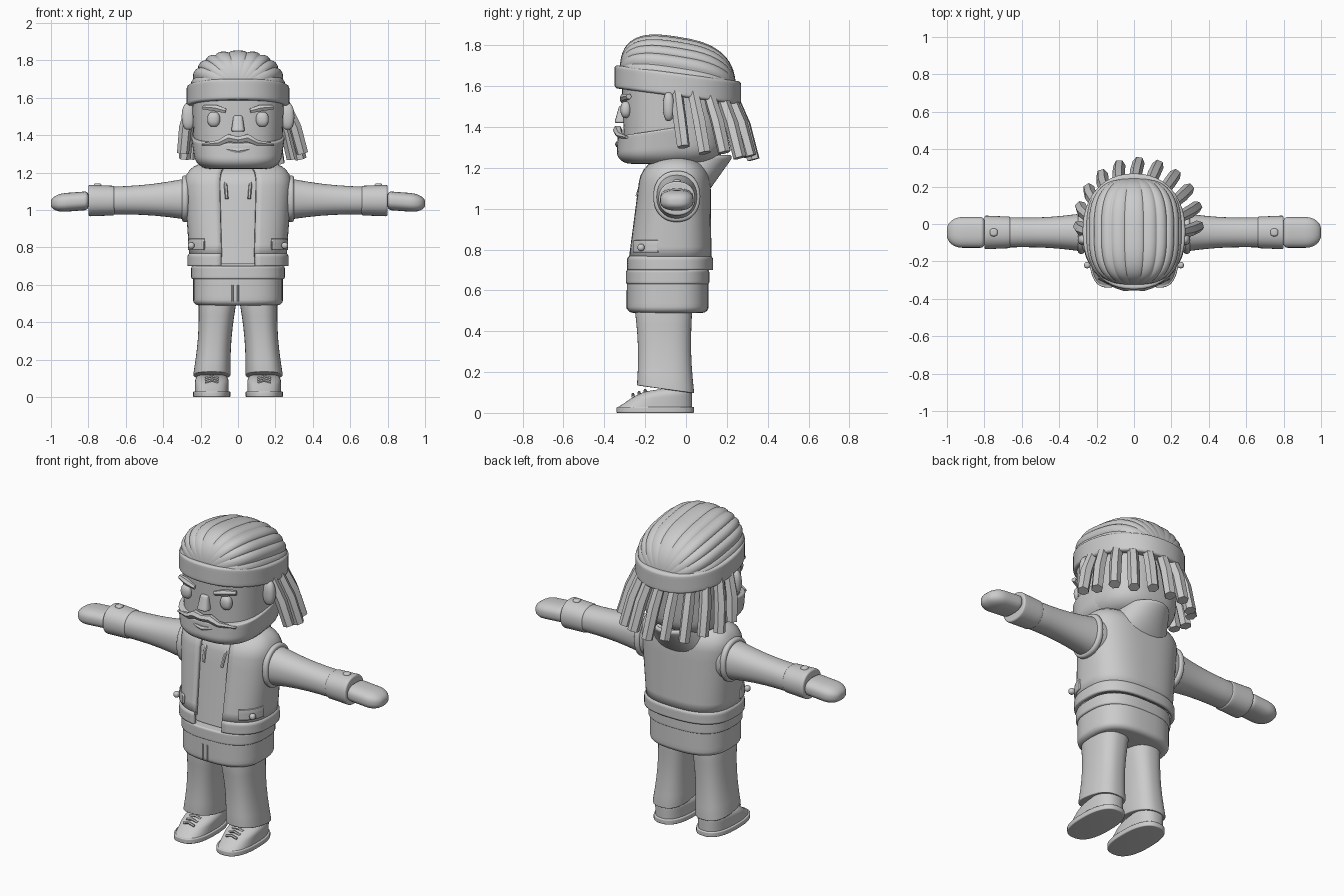
import bpy, bmesh
from math import sin, cos, pi, radians, copysign
from mathutils import Vector

if "Cube" in bpy.data.objects:
    bpy.data.objects.remove(bpy.data.objects["Cube"], do_unlink=True)

tone = (.6, .6, .6, 1)
grey = bpy.data.materials.new("plain grey")
grey.use_nodes = True
grey.diffuse_color = tone
grey.node_tree.nodes["Principled BSDF"].inputs["Base Color"].default_value = tone


def select(ob):
    bpy.ops.object.select_all(action='DESELECT')
    ob.select_set(True)
    bpy.context.view_layer.objects.active = ob


def link(name, data):
    ob = bpy.data.objects.new(name, data)
    bpy.context.collection.objects.link(ob)
    select(ob)
    return ob


def finish(ob, mirror=False):
    """Material, smooth shading and optional mirrored twin."""
    ob.data.materials.append(grey)
    select(ob)
    if mirror:
        ob.modifiers.new("mirror", 'MIRROR')
    bpy.ops.object.shade_smooth_by_angle(angle=radians(40))


def mesh_object(name, bm):
    bmesh.ops.recalc_face_normals(bm, faces=bm.faces)
    mesh = bpy.data.meshes.new(name)
    bm.to_mesh(mesh)
    bm.free()
    return link(name, mesh)


def power_of(value, power):
    """Signed power that turns a circle into a squarish superellipse."""
    return copysign(abs(value) ** (2 / power), value)


def bridge(bm, loops, closed):
    for low, high in zip(loops, loops[1:]):
        for i in range(0 if closed else 1, len(low)):
            bm.faces.new((low[i - 1], low[i], high[i], high[i - 1]))


def pair(value):
    return value if isinstance(value, tuple) else (value, value)


def barrel(name, start, end, size, end_size=None, along_x=False, rounding=.01, bulge=0,
           power=2.5, tilt=0, arc=None, thick=0, sides=48, mirror=False):
    """Squarish column between two centres, with rounded rims and a bulged or waisted middle."""
    start, end, end_size = Vector(start), Vector(end), end_size or size
    first, last = pair(rounding)
    tilts = pair(tilt)
    height = end.x - start.x if along_x else end.z - start.z
    steps = [k / 6 for k in range(6)]
    stations = [(first * (1 - cos(s * pi / 2)), first, 1 - sin(s * pi / 2)) for s in steps if first]
    stations += [(first + s * (height - first - last), 0, 0) for s in steps]
    stations += [(height - last * (1 - sin(s * pi / 2)), last, 1 - cos(s * pi / 2)) for s in steps + [1]]
    bm = bmesh.new()
    loops = []
    for distance, rim, inset in stations:
        t = distance / height
        centre = start.lerp(end, t)
        radii = []
        for a, b in zip(size, end_size):
            full = a + (b - a) * t + bulge * sin(pi * t)
            radii.append(full - min(rim, full * .8) * inset)
        slope = tilts[0] + (tilts[1] - tilts[0]) * t
        loop = []
        for i in range(sides):
            if arc:
                angle = radians(arc[0] + (arc[1] - arc[0]) * i / (sides - 1))
            else:
                angle = 2 * pi * i / sides
            u = radii[0] * power_of(cos(angle), power)
            v = radii[1] * power_of(sin(angle), power)
            offset = (slope * v, u, v) if along_x else (u, v, slope * v)
            loop.append(bm.verts.new(centre + Vector(offset)))
        loops.append(loop)
    bridge(bm, loops, not arc)
    if not arc:
        bm.faces.new(loops[0])
        bm.faces.new(loops[-1])
    ob = mesh_object(name, bm)
    if thick:
        shell = ob.modifiers.new("thickness", 'SOLIDIFY')
        shell.thickness, shell.offset = thick, 0
    finish(ob, mirror)


def pebble(name, centre, size, mirror=True):
    """Small barrel rounded all the way over."""
    rise = Vector((0, 0, size[2]))
    barrel(name, Vector(centre) - rise, Vector(centre) + rise, size[:2],
           rounding=size[2] * .9, sides=24, mirror=mirror)


def tube(name, points, radius, taper, mirror=True):
    """Round rod along a path, thinned point by point."""
    curve = bpy.data.curves.new(name, 'CURVE')
    curve.dimensions = '3D'
    curve.bevel_depth, curve.bevel_resolution, curve.use_fill_caps = radius, 1, True
    spline = curve.splines.new('POLY')
    spline.points.add(len(points) - 1)
    for point, place, scale in zip(spline.points, points, taper):
        point.co = (*place, 1)
        point.radius = scale
    link(name, curve)
    bpy.ops.object.convert(target='MESH')
    finish(bpy.context.object, mirror)


even = (1, 1, 1)
waist_y, arm_y, arm_z, foot_x = -.08, -.045, 1.05, .14

# Shoes and laces
barrel("shoe_soles", (foot_x, -.15, 0), (foot_x, -.15, .03), (.1, .19), rounding=.006, mirror=True)
barrel("shoe_uppers", (foot_x, -.15, .03), (foot_x, -.1, .12), (.09, .18), (.09, .13),
       rounding=(0, .04), tilt=(0, .15), mirror=True)
for k in range(3):
    front, top = -.26 + k * .03, .09 + k * .01
    tube("shoe_lace", [(foot_x + side * .035, front, top - abs(side) * .01) for side in (-1, 0, 1)], .008, even)

# Trousers and belt
barrel("trouser_legs", (foot_x, -.1, .115), (.11, -.11, .5), (.1, .14), bulge=-.01,
       tilt=(-.14, 0), rounding=.006, mirror=True)
barrel("trouser_hips", (0, -.09, .49), (0, -.09, .65), (.24, .2), rounding=(.03, .01), power=2.7)
for seam in (-.03, 0):
    tube("trouser_fly", [(seam, -.29, height) for height in (.51, .55, .6)], .005, even, mirror=False)
barrel("belt", (0, -.09, .63), (0, -.09, .7), (.25, .204), power=2.7)

# Shirt, open vest and pockets
opening = (-76, 256)
barrel("shirt", (0, waist_y, .71), (0, -.05, 1.23), (.235, .18), (.27, .15), rounding=(0, .1), power=2.7)
barrel("vest", (0, waist_y, .75), (0, -.05, 1.24), (.25, .195), (.285, .16), rounding=(0, .11),
       power=2.7, arc=opening, thick=.02)
barrel("vest_hem", (0, waist_y, .7), (0, waist_y, .76), (.26, .203), rounding=(0, .01),
       power=2.7, arc=opening, thick=.02)
barrel("vest_pockets", (0, waist_y, .785), (0, waist_y, .84), (.263, .205), rounding=0,
       power=2.7, arc=(-53, -10), thick=.014, mirror=True)
pebble("pocket_buttons", (.25, -.22, .81), (.017, .017, .017))

# Neck, ribbing, flared hood collar, lapels and strings
barrel("neck", (0, -.04, 1.15), (0, -.04, 1.27), (.1, .1))
for k in range(3):
    base = 1.16 + k * .015
    barrel("neck_rib", (0, -.05, base), (0, -.05, base + .015), (.107, .112), rounding=.006, power=2)
barrel("hood_collar", (0, .01, 1.1), (0, .045, 1.255), (.18, .1), (.135, .175),
       power=2, arc=(-55, 235), thick=.018)
tube("lapels", [(.12, -.09, 1.235), (.105, -.155, 1.19), (.09, -.2, 1.14)], .016, (1, 1, .5))
tube("draw_strings", [(.07, -.16, 1.19), (.065, -.22, 1.12), (.06, -.24, 1.06)], .009, even)

# Arms, cuffs and hands
barrel("arms", (.22, arm_y, 1.06), (.68, arm_y, arm_z), (.11, .12), (.08, .074), along_x=True,
       bulge=-.012, power=2.2, mirror=True)
barrel("arm_holes", (.265, arm_y, 1.06), (.3, arm_y, 1.06), (.115, .125), along_x=True,
       rounding=.015, power=2.2, mirror=True)
barrel("cuffs", (.66, arm_y, arm_z), (.8, arm_y, arm_z), (.084, .079), (.09, .084), along_x=True,
       power=2.2, mirror=True)
pebble("cuff_buttons", (.75, arm_y, 1.13), (.021, .021, .012))
barrel("hands", (.8, arm_y, arm_z), (1, arm_y, 1.035), (.082, .05), along_x=True,
       rounding=(.02, .08), mirror=True)

# Head, beard and face
barrel("head", (0, -.06, 1.22), (0, -.05, 1.64), (.23, .24), (.25, .265), rounding=(.09, 0), power=2.6)
barrel("beard", (0, -.12, 1.22), (0, -.1, 1.39), (.225, .22), (.25, .235), rounding=(.07, .01),
       power=2.6, tilt=(0, .15))
tube("moustache", [(0, -.335, 1.375), (.05, -.335, 1.385), (.1, -.325, 1.36), (.19, -.29, 1.35)],
     .024, (.8, 1, .7, .3))
tube("lower_lip", [(0, -.335, 1.315), (.03, -.335, 1.32), (.06, -.33, 1.325)], .014, (1, .8, .4))
barrel("nose", (0, -.315, 1.42), (0, -.305, 1.505), (.037, .036), (.024, .022), power=3, sides=24)
pebble("eyes", (.13, -.295, 1.485), (.034, .026, .04))
tube("eyebrows", [(.065, -.31, 1.53), (.12, -.305, 1.545), (.185, -.28, 1.55)], .02, (.7, 1, .7))
pebble("ears", (.265, -.085, 1.5), (.036, .028, .07))

# Headband sloping down to the back
barrel("headband", (0, -.04, 1.55), (0, -.04, 1.663), (.275, .31), tilt=-.13, rounding=.015, power=2.2)

# Crown of strands running front to back
bm = bmesh.new()
across, along = 180, 28
rows = []
for j in range(along + 1):
    bend = radians(-88) * (1 - 2 * j / along)
    girth, run = power_of(cos(bend), 2.8), power_of(sin(bend), 2.8)
    row = []
    for i in range(across + 1):
        turn = pi * i / across
        ridge = girth * (.95 + .05 * abs(sin(turn * 11)) ** .6)
        side, rise = power_of(cos(turn), 2.5), power_of(max(sin(turn), 0), 2.5)
        row.append(bm.verts.new((.257 * side * ridge, .285 * run - .04, 1.61 - .045 * run + .232 * rise * ridge)))
    rows.append(row)
bridge(bm, rows, False)
finish(mesh_object("hair_crown", bm))

# Hanging locks around sides and back
count = 11
for k in range(count):
    turn = radians(188 * k / (count - 1) - 4)
    outward = Vector((cos(turn), sin(turn), 0))
    root = outward * .245 + Vector((0, -.03, 1.58))
    tip = outward * .32 + Vector((.025, .01, 1.3 - .045 * sin(turn) - .015 * (k % 2)))
    middle = root.lerp(tip, .5) + outward * .012
    tube("hair_lock", [root, middle, tip], .034, (.85, 1, .95), mirror=False)
